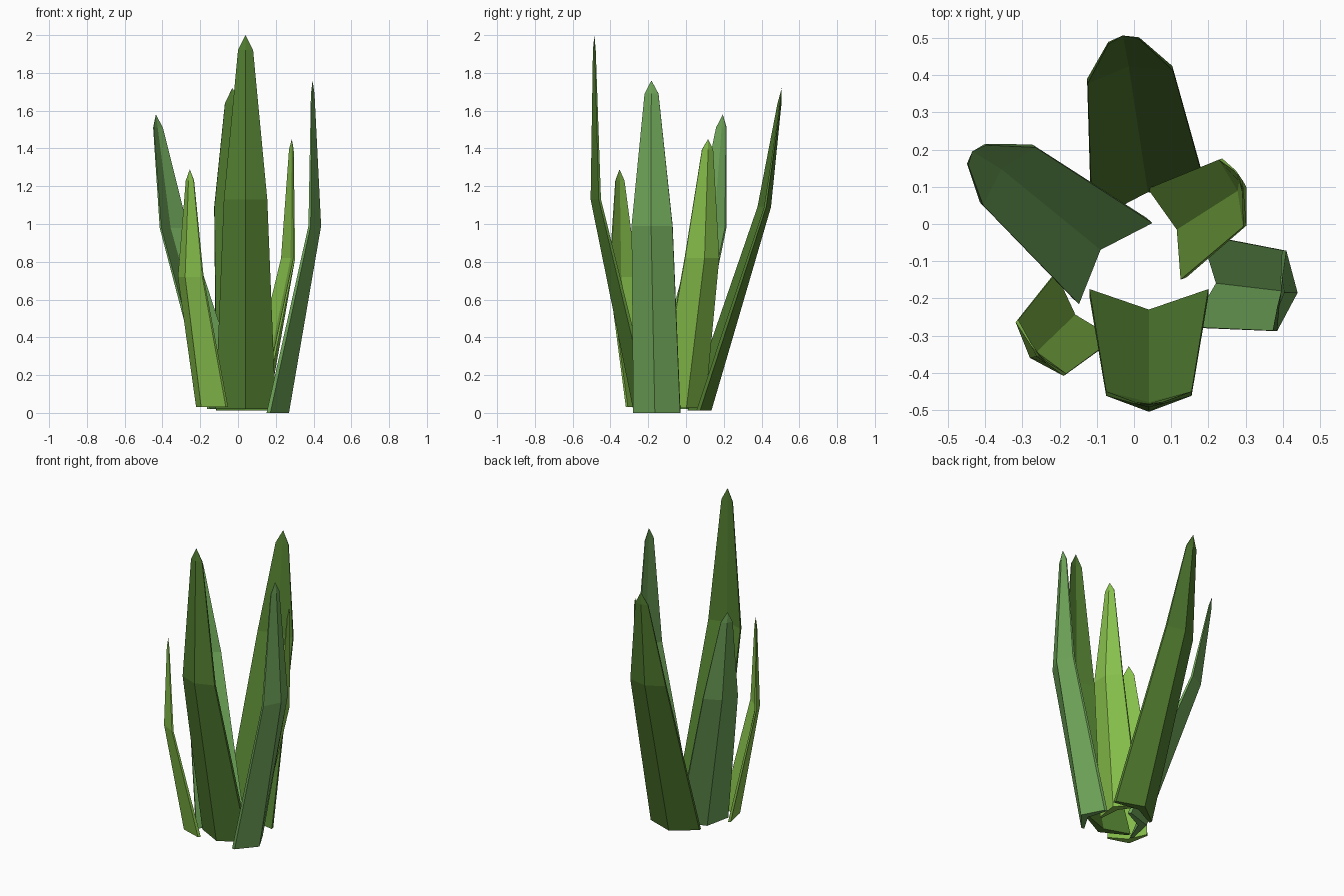
import bpy
from mathutils import Vector

if "Cube" in bpy.data.objects:
    bpy.data.objects.remove(bpy.data.objects["Cube"])


def material(name, rgb):
    m = bpy.data.materials.new(name)
    m.diffuse_color = (*rgb, 1)
    m.use_nodes = True
    m.node_tree.nodes["Principled BSDF"].inputs["Base Color"].default_value = m.diffuse_color
    return m


DARK = material("dark_green", (0.085, 0.21, 0.03))
BLUE = material("cool_green", (0.16, 0.38, 0.10))
LIGHT = material("light_green", (0.24, 0.52, 0.07))


def leaf(name, mat, out, base, mid, neck_z, tip, widths, s=1.0):
    """Folded blade: three six-point chevron rings closing to a point.
    base, mid: outer keel points; out: horizontal direction the keel faces."""
    d = Vector((out[0], out[1], 0)).normalized()
    side = Vector((-d.y, d.x, 0))
    base, mid, tip = Vector(base), Vector(mid), Vector(tip)
    f = (tip.z - neck_z) / (tip.z - mid.z)
    neck = tip.lerp(mid, f) + d * 0.006
    # fold depth, rim thickness, keel thickness per ring
    shape = ((0.085, 0.020, 0.050), (0.043, 0.012, 0.026), (0.010, 0.005, 0.010))
    verts, faces = [], []
    for keel, w, (fold, rim, thick) in zip((base, mid, neck), widths, shape):
        fold, rim, thick = fold * s, rim * s, thick
        verts += [keel - d * fold - side * w,
                  keel,
                  keel - d * fold + side * w,
                  keel - d * (fold + rim) + side * w,
                  keel - d * thick,
                  keel - d * (fold + rim) - side * w]
    verts.append(tip)
    for r in (0, 6):
        for i in range(6):
            j = (i + 1) % 6
            faces.append((r + i, r + j, r + 6 + j, r + 6 + i))
    faces += [(12 + i, 12 + (i + 1) % 6, 18) for i in range(6)]
    faces += [(0, 5, 4, 1), (1, 4, 3, 2)]  # base cap
    me = bpy.data.meshes.new(name)
    me.from_pydata([tuple(v) for v in verts], [], faces)
    me.materials.append(mat)
    ob = bpy.data.objects.new(name, me)
    bpy.context.collection.objects.link(ob)
    return ob


# Two tall leaves
leaf("front_leaf", DARK, (0, -1), (0.04, -0.28, 0.02), (0.04, -0.505, 1.13),
     1.92, (0.04, -0.485, 2.0), (0.16, 0.115, 0.04))
leaf("back_leaf", DARK, (-0.15, 0.99), (0.03, 0.135, 0.013), (-0.018, 0.45, 1.09),
     1.64, (-0.03, 0.507, 1.72), (0.16, 0.116, 0.042))

# Two medium leaves
leaf("right_leaf", BLUE, (0.993, -0.115), (0.27, -0.165, 0.0), (0.44, -0.185, 0.99),
     1.69, (0.395, -0.183, 1.76), (0.125, 0.109, 0.037))
leaf("back_left_leaf", BLUE, (-0.74, 0.67), (-0.127, -0.036, 0.02), (-0.376, 0.165, 0.98),
     1.51, (-0.435, 0.195, 1.58), (0.147, 0.105, 0.036))

# Two short leaves
leaf("back_right_leaf", LIGHT, (0.94, 0.34), (0.162, 0.002, 0.025), (0.303, 0.098, 0.82),
     1.395, (0.285, 0.117, 1.45), (0.13, 0.096, 0.031), 0.82)
leaf("front_left_leaf", LIGHT, (-0.745, -0.667), (-0.195, -0.277, 0.03), (-0.28, -0.36, 0.72),
     1.23, (-0.255, -0.352, 1.29), (0.118, 0.097, 0.031), 0.82)
